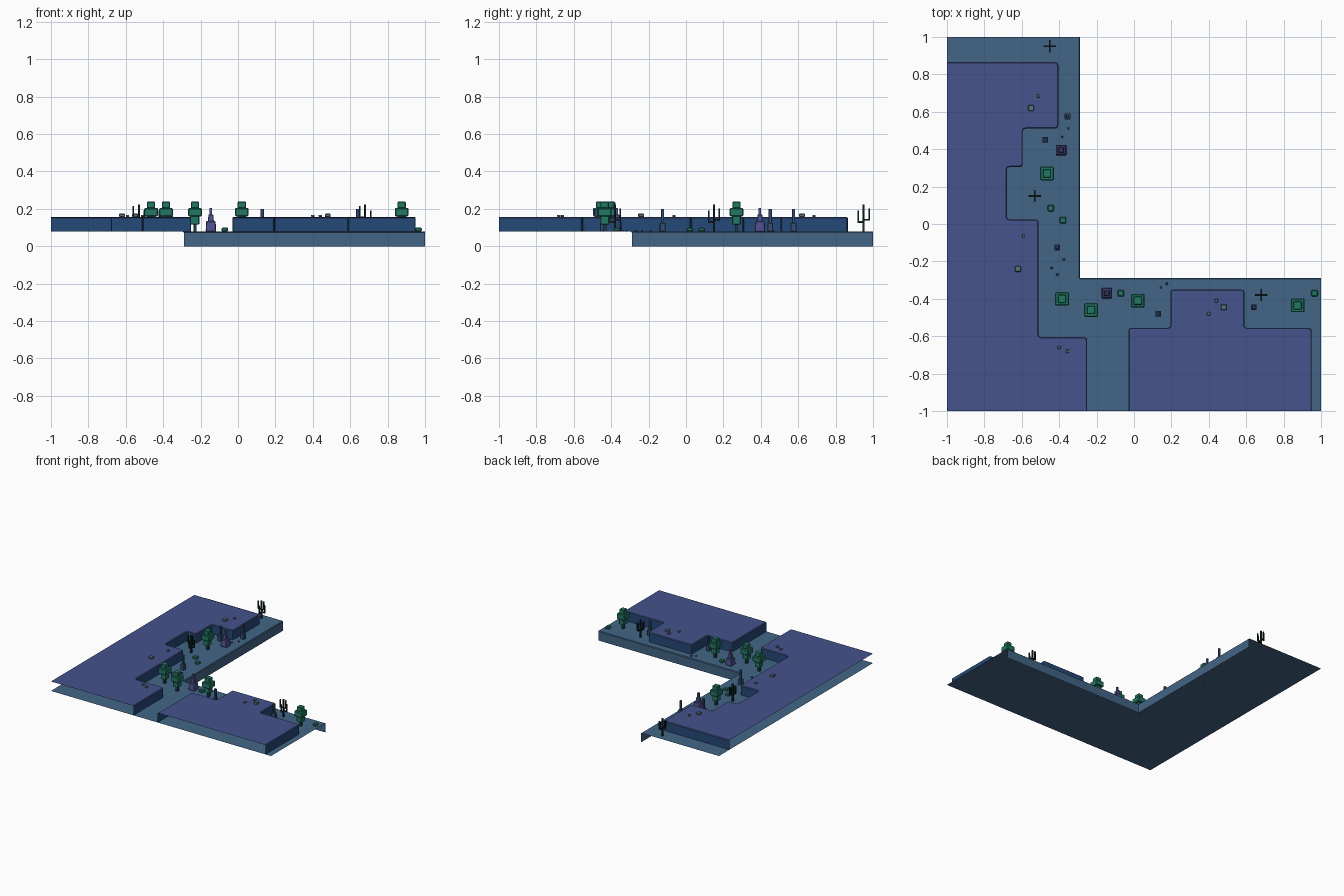
import bpy, bmesh
from mathutils import Vector

cube = bpy.data.objects.get("Cube")
if cube:
    bpy.data.objects.remove(cube, do_unlink=True)

GROUND, PLATEAU = 0.078, 0.156


def material(name, r, g, b):
    m = bpy.data.materials.new(name)
    m.use_nodes = True
    m.diffuse_color = (r, g, b, 1)
    m.node_tree.nodes["Principled BSDF"].inputs["Base Color"].default_value = (r, g, b, 1)
    return m


ground_mat = material("ground blue", .055, .13, .24)
top_mat = material("plateau indigo", .058, .088, .26)
cliff_mat = material("cliff navy", .018, .068, .19)
leaf_mat = material("leaf green", .016, .19, .13)
trunk_mat = material("trunk teal", .012, .045, .07)
dead_mat = material("dead wood", .007, .02, .022)
crystal_mat = material("shrine violet", .085, .085, .30)
post_mat = material("post blue", .035, .075, .18)
stone_mat = material("stone grey", .11, .17, .20)


def add_object(name, bm, *mats):
    mesh = bpy.data.meshes.new(name)
    bm.to_mesh(mesh)
    bm.free()
    for m in mats:
        mesh.materials.append(m)
    ob = bpy.data.objects.new(name, mesh)
    bpy.context.collection.objects.link(ob)
    return ob


def rounded(points, radius):
    """Round the inner corners of an open path."""
    pts = [Vector(p) for p in points]
    out = [pts[0]]
    for a, b, c in zip(pts, pts[1:], pts[2:]):
        p = b + (a - b).normalized() * radius
        q = b + (c - b).normalized() * radius
        out += [p, p * .25 + b * .5 + q * .25, q]
    return out + [pts[-1]]


def terrace(name, path, outer, low, high, radius, *mats):
    """Sheet with a wall and a chamfer on the path, open on the outer edges."""
    pts = rounded(path, radius)
    bevel = .005
    bm = bmesh.new()
    rings = [[], [], []]
    for i, p in enumerate(pts):
        prev, nxt = pts[max(i - 1, 0)], pts[min(i + 1, len(pts) - 1)]
        d = (nxt - prev).normalized()
        inset = p + Vector((d.y, -d.x)) * bevel
        for ring, q, z in zip(rings, (p, p, inset), (low, high - bevel, high)):
            ring.append(bm.verts.new((q.x, q.y, z)))
    for level in range(2):
        lo, hi = rings[level], rings[level + 1]
        for i in range(len(pts) - 1):
            f = bm.faces.new((lo[i + 1], lo[i], hi[i], hi[i + 1]))
            f.material_index = len(mats) - 1 if level == 0 else 0
    top = bm.faces.new(rings[2] + [bm.verts.new((x, y, high)) for x, y in outer])
    top.normal_update()
    if top.normal.z < 0:
        top.normal_flip()
    bmesh.ops.triangulate(bm, faces=[top])
    return add_object(name, bm, *mats)


# Ground and the two raised plateaus
terrace("ground", [(-.29, 1), (-.29, -.29), (1, -.29)],
        [(1, -1), (-1, -1), (-1, 1)], 0, GROUND, .006, ground_mat)
terrace("left_plateau",
        [(-1, .865), (-.405, .865), (-.405, .51), (-.595, .51), (-.595, .305),
         (-.68, .305), (-.68, .025), (-.51, .025), (-.51, -.605), (-.25, -.605),
         (-.25, -1)],
        [(-1, -1)], GROUND, PLATEAU, .016, top_mat, cliff_mat)
terrace("front_plateau",
        [(-.03, -1), (-.03, -.555), (.195, -.555), (.195, -.35), (.59, -.35),
         (.59, -.555), (.95, -.555), (.95, -1)],
        [], GROUND, PLATEAU, .016, top_mat, cliff_mat)


def block(bm, x, y, z0, z1, wx, wy=None, mat=0, bevel=0.0, taper=1.0):
    """Box from z0 to z1, with optional taper and chamfered edges."""
    wy = wy or wx
    verts = bmesh.ops.create_cube(bm, size=1)["verts"]
    for v in verts:
        k = taper if v.co.z > 0 else 1
        v.co = (x + v.co.x * wx * k, y + v.co.y * wy * k, z1 if v.co.z > 0 else z0)
    faces = {f for v in verts for f in v.link_faces}
    for f in faces:
        f.material_index = mat
    if bevel:
        edges = list({e for f in faces for e in f.edges})
        bmesh.ops.bevel(bm, geom=edges, offset=bevel, segments=1, affect='EDGES')


def scatter(name, spots, build, *mats):
    for i, (x, y) in enumerate(spots, 1):
        bm = bmesh.new()
        build(bm)
        add_object(f"{name}_{i}", bm, *mats).location = (x, y, 0)


# Leafy trees: trunk and three stacked crowns
def tree(bm):
    block(bm, 0, 0, GROUND, .13, .018, mat=1)
    block(bm, 0, 0, .115, .162, .046, bevel=.003)
    block(bm, 0, 0, .16, .205, .073, bevel=.005)
    block(bm, 0, 0, .203, .238, .044, bevel=.003)


# Bare trees: trunk with raised arms on four sides
def bare_tree(bm):
    block(bm, 0, 0, GROUND, .222, .011)
    for i, (dx, dy) in enumerate([(1, 0), (0, 1), (-1, 0), (0, -1)]):
        z = .125 + .012 * (i % 3)
        block(bm, dx * .016, dy * .016, z, z + .009,
              .032 if dx else .009, .032 if dy else .009)
        block(bm, dx * .029, dy * .029, z, z + .065, .008)


# Stepped shrines
def shrine(bm):
    block(bm, 0, 0, GROUND, .135, .056, bevel=.004, taper=.9)
    block(bm, 0, 0, .133, .17, .032, bevel=.003, taper=.8)
    block(bm, 0, 0, .168, .204, .014)


def post(bm):
    block(bm, 0, 0, GROUND, .125, .031, bevel=.003)
    block(bm, 0, 0, .12, .2, .017, bevel=.002)


def bush(bm):
    block(bm, 0, 0, GROUND, .099, .035, bevel=.005)


def slab(bm):
    block(bm, 0, 0, PLATEAU, .174, .031, bevel=.003)


def pebble(bm):
    block(bm, 0, 0, PLATEAU, .168, .017, bevel=.002)


def low_pebble(bm):
    block(bm, 0, 0, GROUND, .088, .012, bevel=.002)


scatter("tree", [(-.465, .27), (-.385, -.4), (-.23, -.46), (.02, -.41), (.875, -.435)],
        tree, leaf_mat, trunk_mat)
scatter("bare_tree", [(-.45, .95), (-.53, .15), (.68, -.38)], bare_tree, dead_mat)
scatter("shrine", [(-.39, .395), (-.145, -.37)], shrine, crystal_mat)
scatter("post", [(-.41, -.125), (-.475, .45), (-.355, .575), (.13, -.48), (.64, -.445)],
        post, post_mat)
scatter("bush", [(-.07, -.37), (.965, -.37), (-.445, .085), (-.38, .02)], bush, leaf_mat)
scatter("slab", [(-.55, .62), (-.62, -.24), (.48, -.445)], slab, stone_mat)
scatter("pebble", [(-.51, .685), (-.59, -.065), (-.4, -.66), (-.355, -.68),
                   (.4, -.48), (.44, -.41)], pebble, stone_mat)
scatter("low_pebble", [(-.44, -.235), (-.41, -.27), (-.375, -.19), (.145, -.34),
                       (.175, -.32), (-.35, .51), (-.385, .465)], low_pebble, post_mat)
